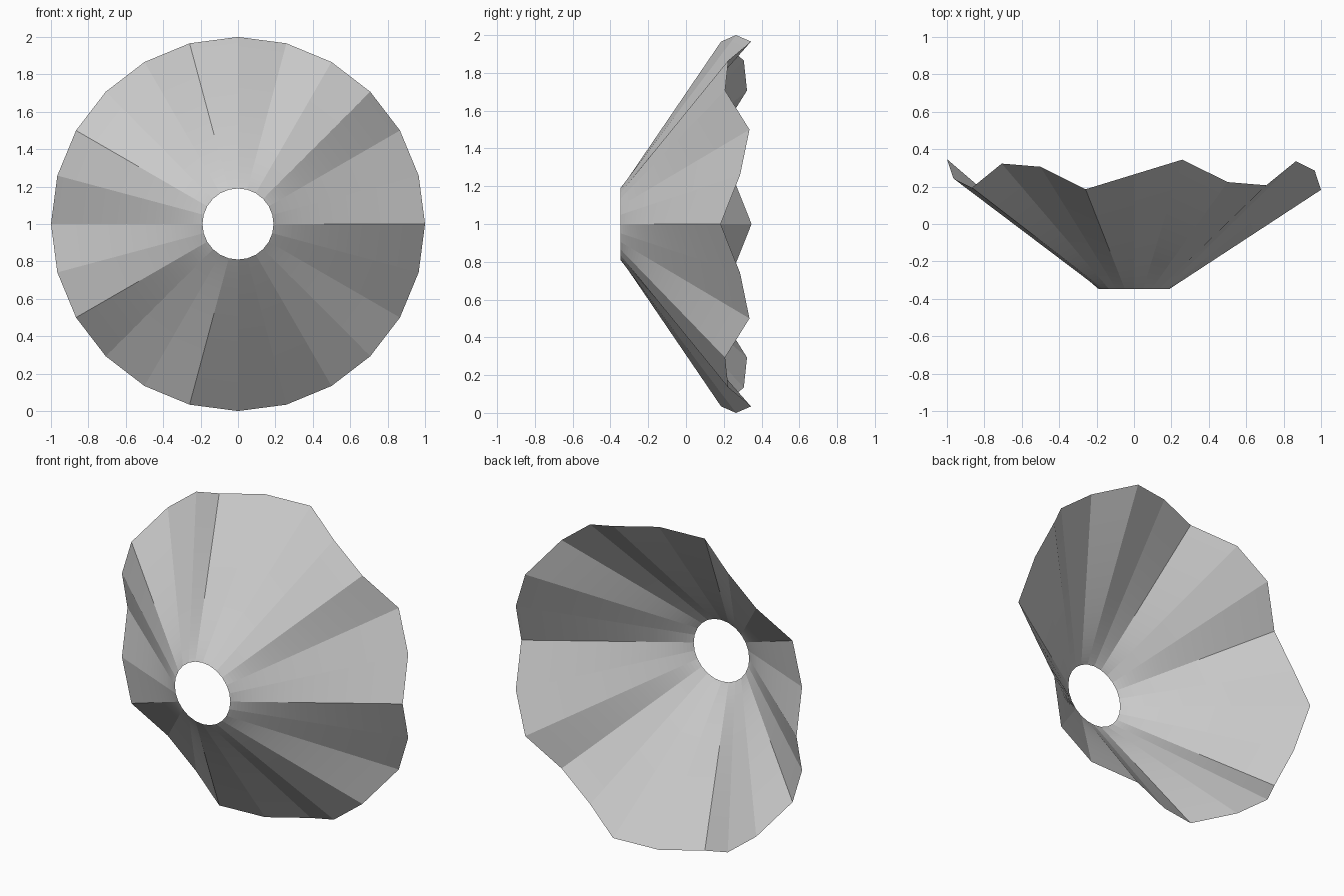
import bpy, bmesh, math

if "Cube" in bpy.data.objects:
    bpy.data.objects.remove(bpy.data.objects["Cube"])

SIDES, RINGS = 24, 48
R_IN, R_OUT = 0.19, 1.0
Y_IN, Y_OUT = -0.347, 0.265
RIPPLE, WAVES = 0.082, 7

# Rippled funnel: straight spokes from a round hole to a wavy rim
bm = bmesh.new()
rings = []
for j in range(RINGS + 1):
    t = j / RINGS
    r = R_IN + (R_OUT - R_IN) * t
    ring = []
    for i in range(SIDES):
        a = math.tau * i / SIDES
        y = Y_IN + (Y_OUT - Y_IN - RIPPLE * math.cos(WAVES * a)) * t
        ring.append(bm.verts.new((r * math.cos(a), y, 1 + r * math.sin(a))))
    rings.append(ring)

for inner, outer in zip(rings, rings[1:]):
    for i in range(SIDES):
        k = (i + 1) % SIDES
        bm.faces.new((inner[i], outer[i], outer[k], inner[k]))

mesh = bpy.data.meshes.new("rippled_funnel")
bm.to_mesh(mesh)
bm.free()
funnel = bpy.data.objects.new("rippled_funnel", mesh)
bpy.context.collection.objects.link(funnel)
